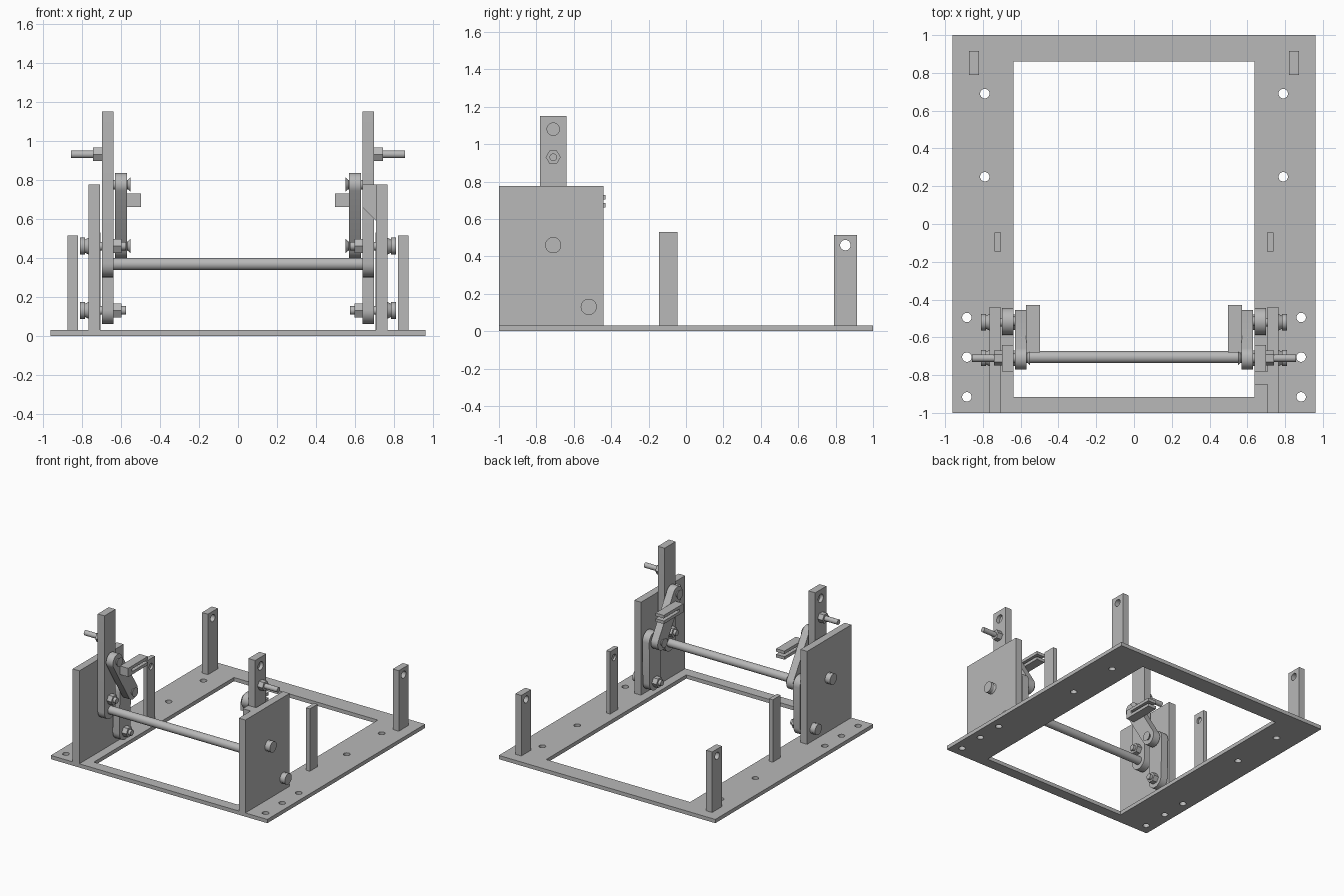
import bpy, bmesh, math
from mathutils import Matrix

old = bpy.data.objects.get("Cube")
if old:
    bpy.data.objects.remove(old)

grey = bpy.data.materials.new("steel grey")
grey.use_nodes = True
grey.diffuse_color = (0.48, 0.48, 0.48, 1)
grey.node_tree.nodes["Principled BSDF"].inputs["Base Color"].default_value = (0.48, 0.48, 0.48, 1)


def make(name, bm):
    bmesh.ops.recalc_face_normals(bm, faces=bm.faces)
    me = bpy.data.meshes.new(name)
    bm.to_mesh(me)
    bm.free()
    me.materials.append(grey)
    ob = bpy.data.objects.new(name, me)
    bpy.context.collection.objects.link(ob)
    return ob


def slab(name, outline, x0, x1):
    """Extrude a (y, z) outline from x0 to x1."""
    bm = bmesh.new()
    face = bm.faces.new([bm.verts.new((x0, y, z)) for y, z in outline])
    new = bmesh.ops.extrude_face_region(bm, geom=[face])["geom"]
    verts = [v for v in new if isinstance(v, bmesh.types.BMVert)]
    bmesh.ops.translate(bm, verts=verts, vec=(x1 - x0, 0, 0))
    return make(name, bm)


def box(name, x0, x1, y0, y1, z0, z1):
    return slab(name, [(y0, z0), (y1, z0), (y1, z1), (y0, z1)], x0, x1)


def arc(y, z, r, start, end, n=16):
    angles = [math.radians(start + (end - start) * i / n) for i in range(n + 1)]
    return [(y + r * math.cos(a), z + r * math.sin(a)) for a in angles]


def capsule(name, a, b, r, x0, x1):
    d = math.degrees(math.atan2(b[1] - a[1], b[0] - a[0]))
    return slab(name, arc(*b, r, d - 90, d + 90) + arc(*a, r, d + 90, d + 270), x0, x1)


def rod(name, x0, x1, y, z, r, sides=32, r2=None):
    """Round or hexagonal bar along x."""
    bm = bmesh.new()
    bmesh.ops.create_cone(bm, cap_ends=True, segments=sides, radius1=r,
                          radius2=r if r2 is None else r2, depth=abs(x1 - x0))
    turn = Matrix.Rotation(math.copysign(math.pi / 2, x1 - x0), 4, "Y")
    bmesh.ops.transform(bm, verts=bm.verts,
                        matrix=Matrix.Translation(((x0 + x1) / 2, y, z)) @ turn)
    return make(name, bm)


def cut(ob, cutters):
    """Subtract the cutters and remove them."""
    for c in cutters:
        m = ob.modifiers.new("cut", "BOOLEAN")
        m.operation, m.solver, m.object = "DIFFERENCE", "EXACT", c
    bpy.context.view_layer.update()
    dg = bpy.context.evaluated_depsgraph_get()
    me = bpy.data.meshes.new_from_object(ob.evaluated_get(dg))
    ob.modifiers.clear()
    ob.data = me
    for c in cutters:
        bpy.data.objects.remove(c)
    return ob


# Base frame with its opening and bolt holes
frame = box("base_frame", -0.96, 0.96, -1, 1, 0, 0.03)
holes = [box("opening", -0.638, 0.638, -0.915, 0.86, -0.1, 0.1)]
for side in (-1, 1):
    for x, y in ((0.79, 0.69), (0.79, 0.25), (0.885, -0.495), (0.885, -0.705), (0.885, -0.915)):
        bm = bmesh.new()
        bmesh.ops.create_cone(bm, cap_ends=True, segments=24, radius1=0.025, radius2=0.025,
                              depth=0.2, matrix=Matrix.Translation((side * x, y, 0)))
        holes.append(make("hole", bm))
cut(frame, holes)

# Cross rod joining the two levers
rod("cross_rod", -0.64, 0.64, -0.705, 0.368, 0.032)

PIVOT, FOOT = (-0.71, 0.46), (-0.52, 0.13)
ARM_TOP, ARM_END = (-0.71, 0.775), (-0.515, 0.46)

for s, tag in ((1, "left"), (-1, "right")):
    def n(part):
        return tag + "_" + part

    # Posts and side plate
    cut(box(n("back_post"), s * 0.82, s * 0.873, 0.79, 0.915, 0.03, 0.515),
        [rod("hole", 0.7 * s, s, 0.852, 0.46, 0.028)])
    cut(box(n("middle_post"), s * 0.704, s * 0.738, -0.145, -0.045, 0.03, 0.53),
        [rod("hole", 0.6 * s, 0.72 * s, -0.095, 0.465, 0.025)])
    box(n("side_plate"), s * 0.707, s * 0.766, -1, -0.44, 0.03, 0.775)

    # Upright lever with a round foot and a blind hole near the top
    lever = slab(n("lever"), [(-0.64, 1.15), (-0.78, 1.15)] + arc(-0.71, 0.37, 0.07, 180, 360),
                 s * 0.638, s * 0.698)
    cut(lever, [rod("hole", s * 0.67, s * 0.8, -0.71, 1.08, 0.033)])
    rod(n("stud"), s * 0.66, s * 0.857, -0.71, 0.93, 0.02)
    rod(n("stud_nut"), s * 0.698, s * 0.742, -0.71, 0.93, 0.04, 6)

    # Swinging link and slanted arm
    capsule(n("link"), FOOT, ARM_END, 0.07, s * 0.638, s * 0.698)
    capsule(n("arm"), ARM_END, ARM_TOP, 0.06, s * 0.57, s * 0.63)
    for y, z in (ARM_END, ARM_TOP):
        rod(n("arm_pin"), s * 0.65, s * 0.555, y, z, 0.024)
        rod(n("arm_pin_head"), s * 0.57, s * 0.55, y, z, 0.02, r2=0.037)

    # Slotted finger tab
    for z in (0.66, 0.705):
        box(n("tab_plate"), s * 0.498, s * 0.572, -0.68, -0.43, z, z + 0.024)
    box(n("tab_spine"), s * 0.498, s * 0.572, -0.68, -0.63, 0.66, 0.729)

    # Pivot bolts through the side plate
    for y, z in (PIVOT, FOOT):
        rod(n("bolt_shank"), s * 0.8, s * 0.575, y, z, 0.022)
        rod(n("bolt_head"), s * 0.783, s * 0.81, y, z, 0.043)
        rod(n("bolt_collar"), s * 0.766, s * 0.784, y, z, 0.043, r2=0.034)
        rod(n("bolt_nut"), s * 0.638, s * 0.597, y, z, 0.041, 6)

# Stop block on one side only, chamfered underneath
bm = bmesh.new()
loops = [[bm.verts.new((x, y, z)) for x, z in
          ((0.638, 0.775), (0.707, 0.775), (0.707, 0.59), (0.638, 0.66))] for y in (-0.85, -0.782)]
for loop in loops:
    bm.faces.new(loop)
for i in range(4):
    j = (i + 1) % 4
    bm.faces.new((loops[0][i], loops[0][j], loops[1][j], loops[1][i]))
make("stop_block", bm)

# Smooth the round surfaces, keep edges sharp
bpy.ops.object.select_all(action="DESELECT")
for ob in bpy.context.collection.objects:
    if ob.type == "MESH":
        ob.select_set(True)
        bpy.context.view_layer.objects.active = ob
bpy.ops.object.shade_smooth_by_angle(angle=math.radians(30))
